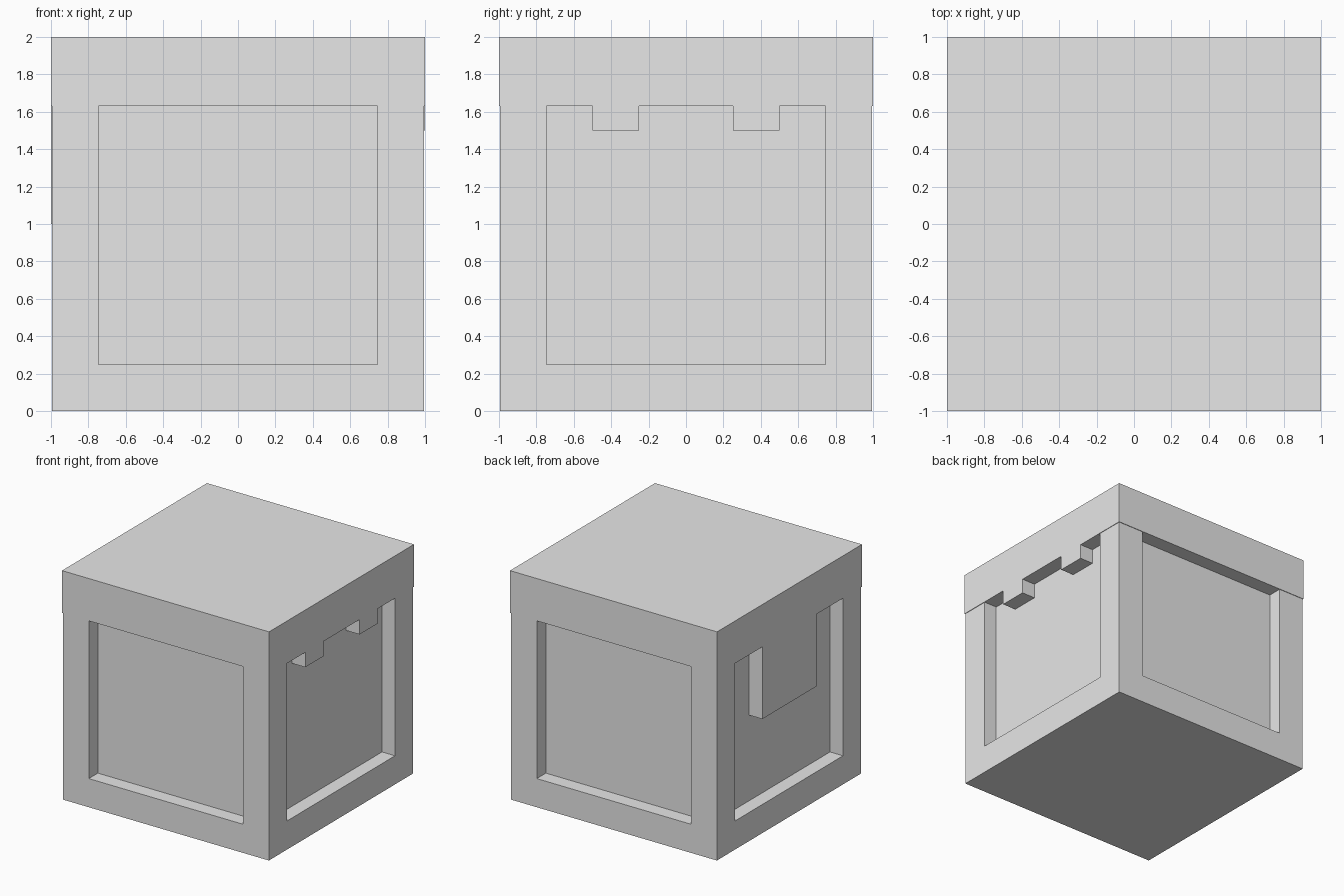
import bpy
import bmesh

if "Cube" in bpy.data.objects:
    bpy.data.objects.remove(bpy.data.objects["Cube"])

grey = bpy.data.materials.new("plain grey")
grey.diffuse_color = (0.8, 0.8, 0.8, 1.0)
grey.use_nodes = True
grey.node_tree.nodes["Principled BSDF"].inputs["Base Color"].default_value = grey.diffuse_color

BODY = 0.995    # half width of the framed body
PANEL = 0.87    # half width at the recessed panels
OPEN = 0.745    # half width of each panel opening
LID_Z = 1.63    # underside of the lid


def prism(name, outline, z0, z1):
    """Extrude a flat outline from z0 up to z1."""
    bm = bmesh.new()
    face = bm.faces.new([bm.verts.new((x, y, z0)) for x, y in outline])
    ext = bmesh.ops.extrude_face_region(bm, geom=[face], use_keep_orig=True)
    top = [g for g in ext["geom"] if isinstance(g, bmesh.types.BMVert)]
    bmesh.ops.translate(bm, verts=top, vec=(0, 0, z1 - z0))
    bmesh.ops.recalc_face_normals(bm, faces=bm.faces)
    mesh = bpy.data.meshes.new(name)
    bm.to_mesh(mesh)
    bm.free()
    mesh.materials.append(grey)
    obj = bpy.data.objects.new(name, mesh)
    bpy.context.collection.objects.link(obj)
    return obj


def box(name, x0, x1, y0, y1, z0, z1):
    return prism(name, [(x0, y0), (x1, y0), (x1, y1), (x0, y1)], z0, z1)


# Body: square plan with a shallow recess in every side
side = [(-BODY, -BODY), (-OPEN, -BODY), (-OPEN, -PANEL),
        (OPEN, -PANEL), (OPEN, -BODY)]
plan = []
for turn in range(4):
    plan += side
    side = [(-y, x) for x, y in side]
prism("paneled_body", plan, 0.25, LID_Z)

# Bottom rail and slightly overhanging lid
box("bottom_rail", -BODY, BODY, -BODY, BODY, 0, 0.25)
box("lid", -1, 1, -1, 1, LID_Z, 2)

# Two small hinge tabs on the right, one large latch flap on the left
for label, y in (("front", -0.5), ("back", 0.25)):
    box("hinge_tab_" + label, PANEL, 1, y, y + 0.25, 1.5, LID_Z)
box("latch_flap", -1, -PANEL, -0.375, 0.375, 1.0, LID_Z)
